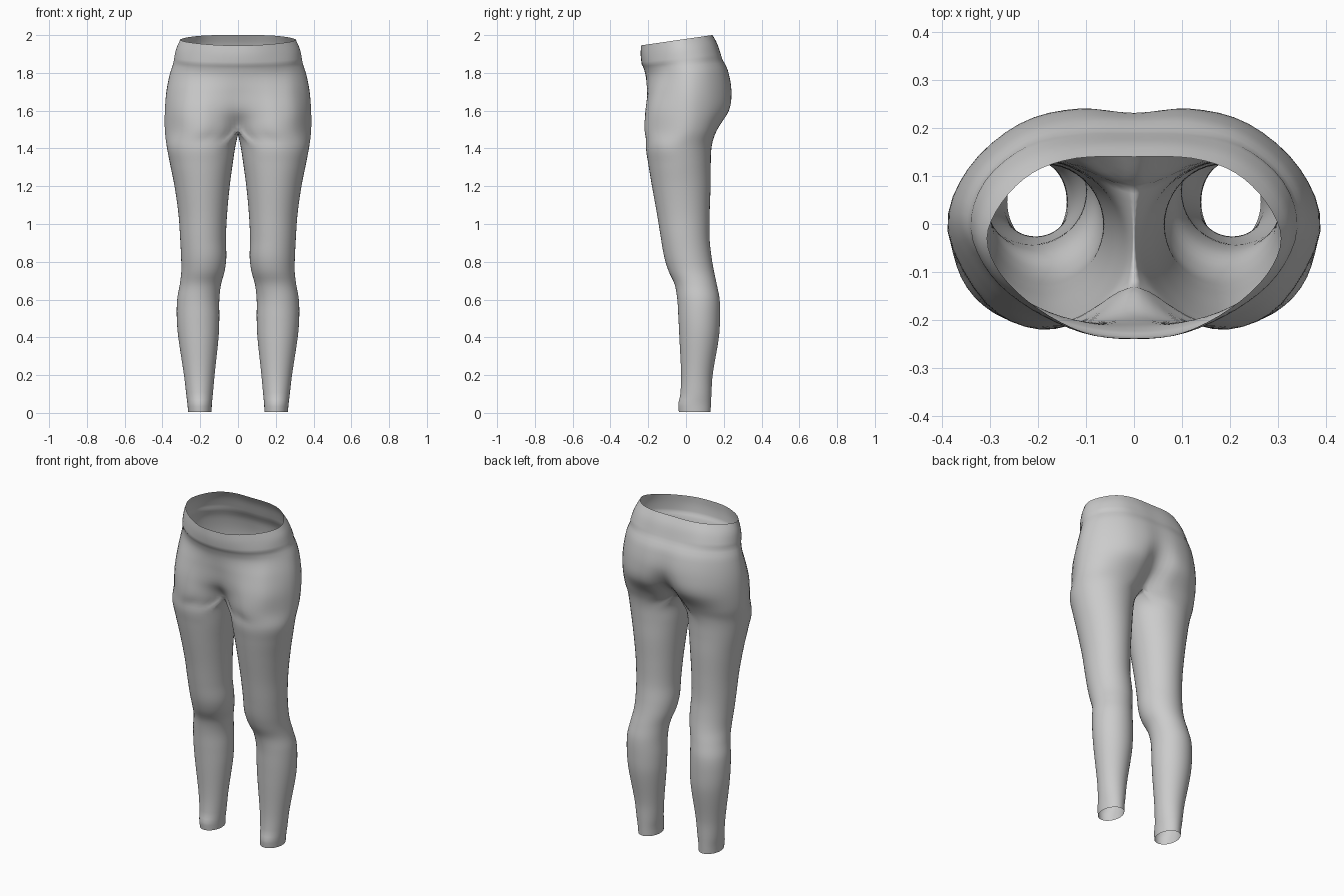
import bpy, bmesh, math
from mathutils import Vector

if "Cube" in bpy.data.objects:
    bpy.data.objects.remove(bpy.data.objects["Cube"])

STEPS, INNER = 4, 11          # spline steps per profile span, inner-thigh points

# Leg sections: z, inner x, outer x, front y, back y
LEG = [
    (0.005, .140, .264, -.038, .130), (0.05, .138, .268, -.041, .132),
    (0.09, .134, .273, -.031, .134), (0.20, .124, .286, -.026, .141),
    (0.40, .103, .316, -.035, .174), (0.50, .099, .324, -.040, .180),
    (0.60, .099, .322, -.046, .178), (0.68, .090, .308, -.060, .163),
    (0.75, .071, .300, -.092, .148), (0.82, .062, .301, -.114, .136),
    (0.92, .064, .306, -.132, .125), (1.05, .058, .315, -.153, .125),
    (1.20, .044, .336, -.180, .130), (1.32, .028, .360, -.200, .131),
    (1.41, .014, .377, -.212, .136),
]
# Pelvis half profiles, front centre round the hip to back centre
CROTCH = [(0, -.13), (.09, -.19), (.2, -.219), (.31, -.165), (.387, -.02),
          (.34, .10), (.23, .158), (.10, .152), (0, .08)]
SEAT = [
    (1.60, [(0, -.188), (.10, -.206), (.2, -.212), (.31, -.16), (.387, -.01),
            (.345, .115), (.235, .205), (.11, .226), (0, .18)]),
    (1.70, [(0, -.204), (.10, -.206), (.2, -.192), (.30, -.14), (.378, -.008),
            (.345, .11), (.24, .205), (.115, .24), (0, .229)]),
    (1.80, [(0, -.214), (.10, -.205), (.2, -.173), (.295, -.11), (.358, -.005),
            (.33, .10), (.235, .185), (.12, .219), (0, .220)]),
    (1.855, [(0, -.228), (.11, -.215), (.21, -.175), (.295, -.105), (.341, -.01),
             (.31, .09), (.22, .165), (.11, .190), (0, .192)]),
]
BAND = [
    (1.866, [(0, -.234), (.11, -.221), (.212, -.179), (.298, -.107), (.340, -.01),
             (.31, .09), (.22, .163), (.11, .186), (0, .188)]),
    (1.93, [(0, -.240), (.11, -.226), (.21, -.177), (.292, -.105), (.327, -.02),
            (.295, .07), (.215, .137), (.115, .163), (0, .166)]),
    (1.98, [(0, -.238), (.10, -.227), (.2, -.176), (.275, -.107), (.306, -.03),
            (.275, .045), (.21, .107), (.12, .137), (0, .14)]),
]


def hermite(pts, knots, i, t):
    """Smooth curve through pts at the given knots."""
    def slope(k):
        a, b = max(k - 1, 0), min(k + 1, len(pts) - 1)
        return (pts[b] - pts[a]) / (knots[b] - knots[a])
    h = knots[i + 1] - knots[i]
    return (pts[i] * (2*t**3 - 3*t*t + 1) + slope(i) * h * (t**3 - 2*t*t + t)
            + pts[i + 1] * (3*t*t - 2*t**3) + slope(i + 1) * h * (t**3 - t*t))


def half_ring(z, profile):
    """Open half ring, mirrored ghost ends keep the centre line smooth."""
    p = [Vector((x, y, 0)) for x, y in profile]
    p = [Vector((-p[1].x, p[1].y, 0))] + p + [Vector((-p[-2].x, p[-2].y, 0))]
    knots = list(range(len(p)))
    out = [hermite(p, knots, i, s / STEPS) for i in range(1, len(p) - 2) for s in range(STEPS)]
    out.append(p[-2].copy())
    tilt = .145 * min(max((z - 1.7) / .25, 0), 1)
    for v in out:
        v.z = z + tilt * v.y
    return out


OUTER = STEPS * (len(CROTCH) - 1) + 1


def leg_ring(z, x0, x1, y0, y1):
    """Closed oval: outer arc first, then the inner-thigh arc."""
    a = math.radians(130)
    angles = [-a + 2 * a * i / (OUTER - 1) for i in range(OUTER)]
    angles += [a + (2 * math.pi - 2 * a) * j / (INNER + 1) for j in range(1, INNER + 1)]
    return [Vector(((x0 + x1) / 2 + (x1 - x0) / 2 * math.cos(t),
                    (y0 + y1) / 2 + (y1 - y0) / 2 * math.sin(t), z)) for t in angles]


# Stack the sections
rings = [leg_ring(*s) for s in LEG]
levels = [s[0] for s in LEG]
crotch = half_ring(1.495, CROTCH)
front, back = crotch[0], crotch[-1]
for j in range(1, INNER + 1):
    f = j / (INNER + 1)
    seam = back.lerp(front, f)
    seam.z -= .02 * math.sin(math.pi * f)
    crotch.append(seam)
rings.append(crotch)
levels.append(1.495)
SPLIT = len(levels) - 1
for z, profile in SEAT + BAND:
    rings.append(half_ring(z, profile))
    levels.append(z)

# Loft smooth columns through the sections
bm = bmesh.new()
columns = []
for c in range(OUTER + INNER):
    last = len(levels) - 1 if c < OUTER else SPLIT
    pts = [rings[k][c] for k in range(last + 1)]
    col = []
    for i in range(last):
        n = max(1, math.ceil((levels[i + 1] - levels[i]) / .02))
        for s in range(n):
            v = hermite(pts, levels, i, s / n)
            v.x = max(v.x, 0)
            if c in (0, OUTER - 1) and i >= SPLIT:
                v.x = 0
            col.append(bm.verts.new(v))
    col.append(bm.verts.new(pts[last]))
    columns.append(col)
for c in range(OUTER + INNER):
    a, b = columns[c], columns[(c + 1) % (OUTER + INNER)]
    for k in range(min(len(a), len(b)) - 1):
        if c >= OUTER - 1 and k >= len(columns[-1]) - 1:
            break
        bm.faces.new((a[k], b[k], b[k + 1], a[k + 1]))

# Mirror to the other leg and weld down the centre
both = bmesh.ops.duplicate(bm, geom=bm.verts[:] + bm.edges[:] + bm.faces[:])["geom"]
copied = [g for g in both if isinstance(g, bmesh.types.BMFace)]
for v in both:
    if isinstance(v, bmesh.types.BMVert):
        v.co.x *= -1
bmesh.ops.reverse_faces(bm, faces=copied)
bmesh.ops.remove_doubles(bm, verts=[v for v in bm.verts if abs(v.co.x) < 1e-5], dist=1e-5)

mesh = bpy.data.meshes.new("leggings")
bm.to_mesh(mesh)
bm.free()
leggings = bpy.data.objects.new("leggings", mesh)
bpy.context.collection.objects.link(leggings)
for p in mesh.polygons:
    p.use_smooth = True
